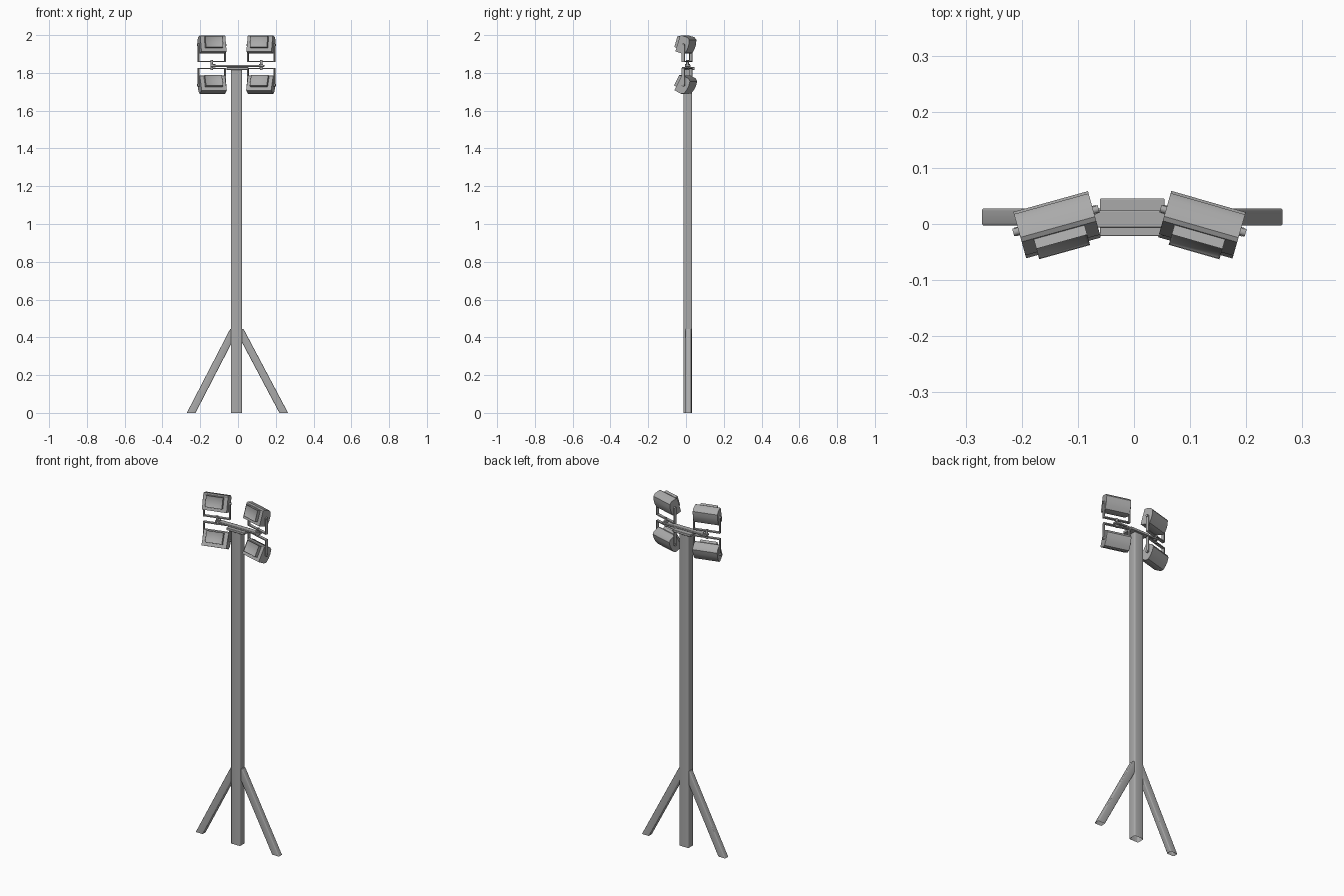
import bpy
import bmesh
from math import radians, sin, cos, pi
from mathutils import Matrix, Vector

if "Cube" in bpy.data.objects:
    bpy.data.objects.remove(bpy.data.objects["Cube"])

grey = bpy.data.materials.new("steel grey")
grey.use_nodes = True
grey.diffuse_color = (0.4, 0.4, 0.4, 1)
grey.node_tree.nodes["Principled BSDF"].inputs["Base Color"].default_value = (0.4, 0.4, 0.4, 1)


def finish(name, bm, matrix=Matrix(), bevel=0, segments=2):
    bmesh.ops.recalc_face_normals(bm, faces=bm.faces)
    mesh = bpy.data.meshes.new(name)
    bm.to_mesh(mesh)
    bm.free()
    mesh.materials.append(grey)
    obj = bpy.data.objects.new(name, mesh)
    bpy.context.collection.objects.link(obj)
    obj.matrix_world = matrix
    if bevel:
        mod = obj.modifiers.new("rounded edges", "BEVEL")
        mod.width, mod.segments, mod.limit_method = bevel, segments, "ANGLE"
    bpy.ops.object.select_all(action="DESELECT")
    obj.select_set(True)
    bpy.context.view_layer.objects.active = obj
    bpy.ops.object.shade_smooth_by_angle(angle=radians(40))
    return obj


def box(name, size, centre, matrix=Matrix(), bevel=0):
    bm = bmesh.new()
    bmesh.ops.create_cube(bm, size=1)
    bmesh.ops.scale(bm, vec=size, verts=bm.verts)
    bmesh.ops.translate(bm, vec=centre, verts=bm.verts)
    return finish(name, bm, matrix, bevel)


def rod(name, radius, length, centre, axis, matrix=Matrix(), sides=12):
    bm = bmesh.new()
    turn = Vector((0, 0, 1)).rotation_difference(Vector(axis)).to_matrix().to_4x4()
    bmesh.ops.create_cone(bm, cap_ends=True, segments=sides, radius1=radius, radius2=radius,
                          depth=length, matrix=Matrix.Translation(centre) @ turn)
    return finish(name, bm, matrix)


def tube(name, bottom, top, wall, depth):
    """Sheared tube with a hollow lower end; each end is (x, half width, y, half depth, z)."""
    bm = bmesh.new()
    rings = []
    for x, hw, y, hd, z in (bottom, top):
        # Rounded rectangle section
        r = min(hw, hd) * 0.3
        ring = []
        for k, (sx, sy) in enumerate(((1, 1), (-1, 1), (-1, -1), (1, -1))):
            for step in range(4):
                a = pi / 2 * (k + step / 3)
                ring.append(bm.verts.new((x + sx * (hw - r) + r * cos(a),
                                          y + sy * (hd - r) + r * sin(a), z)))
        rings.append(ring)
    low, high = rings
    count = len(low)
    for i in range(count):
        bm.faces.new((low[i], low[(i + 1) % count], high[(i + 1) % count], high[i]))
    bm.faces.new(high)
    mouth = bm.faces.new(low)
    bmesh.ops.inset_region(bm, faces=[mouth], thickness=wall)
    slope = (Vector((top[0], top[2], top[4])) - Vector((bottom[0], bottom[2], bottom[4]))).normalized()
    bmesh.ops.translate(bm, vec=slope * depth, verts=mouth.verts)
    return finish(name, bm)


# Mast and braces
POLE_X, POLE_Y = -0.008, 0.01
tube("mast", (POLE_X, 0.03, POLE_Y, 0.023, 0), (POLE_X, 0.03, POLE_Y, 0.023, 1.82), 0.005, 0.3)
for side, label in ((-1, "right"), (1, "left")):
    tube(label + "_brace", (side * 0.245 - 0.003, 0.023, 0.0125, 0.0155, 0),
         (side * 0.012 - 0.006, 0.023, 0.0125, 0.0155, 0.445), 0.004, 0.2)

# Mast head
box("head_plate", (0.115, 0.067, 0.014), (-0.003, 0.012, 1.823), bevel=0.002)
box("cross_bar", (0.285, 0.03, 0.01), (-0.003, 0.009, 1.837), bevel=0.002)


def lamp(label, x, yaw, tilt, z, up):
    base = Matrix.Translation((x, 0.002, z)) @ Matrix.Rotation(yaw, 4, "Z")
    tilted = base @ Matrix.Rotation(tilt, 4, "X")

    # Housing: side profile drawn in (y, z), swept across the width
    profile = [(-0.029, -0.045), (-0.029, 0.040), (-0.022, 0.046), (0.012, 0.046),
               (0.026, 0.036), (0.031, 0.012), (0.031, -0.012), (0.026, -0.036), (0.012, -0.045)]
    bm = bmesh.new()
    face = bm.faces.new([bm.verts.new((-0.069, y, h)) for y, h in profile])
    swept = bmesh.ops.extrude_face_region(bm, geom=[face])
    bmesh.ops.translate(bm, vec=(0.138, 0, 0),
                        verts=[v for v in swept["geom"] if isinstance(v, bmesh.types.BMVert)])
    finish(label + "_housing", bm, tilted)

    # Raised front with a recessed glass
    bm = bmesh.new()
    bmesh.ops.create_cube(bm, size=1)
    bmesh.ops.scale(bm, vec=(0.094, 0.025, 0.062), verts=bm.verts)
    bmesh.ops.translate(bm, vec=(0, -0.035, 0.005), verts=bm.verts)
    front = min(bm.faces, key=lambda f: f.calc_center_median().y)
    bmesh.ops.inset_region(bm, faces=[front], thickness=0.007)
    bmesh.ops.translate(bm, vec=(0, 0.004, 0), verts=front.verts)
    finish(label + "_lens_frame", bm, tilted)

    # Yoke: foot, two arms, pivots and the stud to the cross bar
    reach = -0.088 * up
    box(label + "_yoke_foot", (0.15, 0.016, 0.006), (0, 0.004, reach), base)
    for side in (-1, 1):
        box(label + "_yoke_arm", (0.005, 0.016, 0.095), (side * 0.0725, 0.004, reach / 2), base)
        rod(label + "_pivot", 0.007, 0.01, (side * 0.074, 0.004, 0), (1, 0, 0), base)
    rod(label + "_stud", 0.007, 0.03, (0, 0.006, reach - 0.008 * up), (0, 0, 1), base)


# Four floodlights, toed inwards
for x, yaw, label in ((-0.138, 15.5, "right"), (0.122, -16, "left")):
    lamp("upper_" + label, x, radians(yaw), radians(-17), 1.948, 1)
    lamp("lower_" + label, x, radians(yaw), radians(-27), 1.735, -1)

# Nuts on the cross bar under each pair
for x in (-0.13, 0.122):
    rod("bar_nut", 0.013, 0.02, (x, 0.008, 1.838), (0, 0, 1), sides=6)
